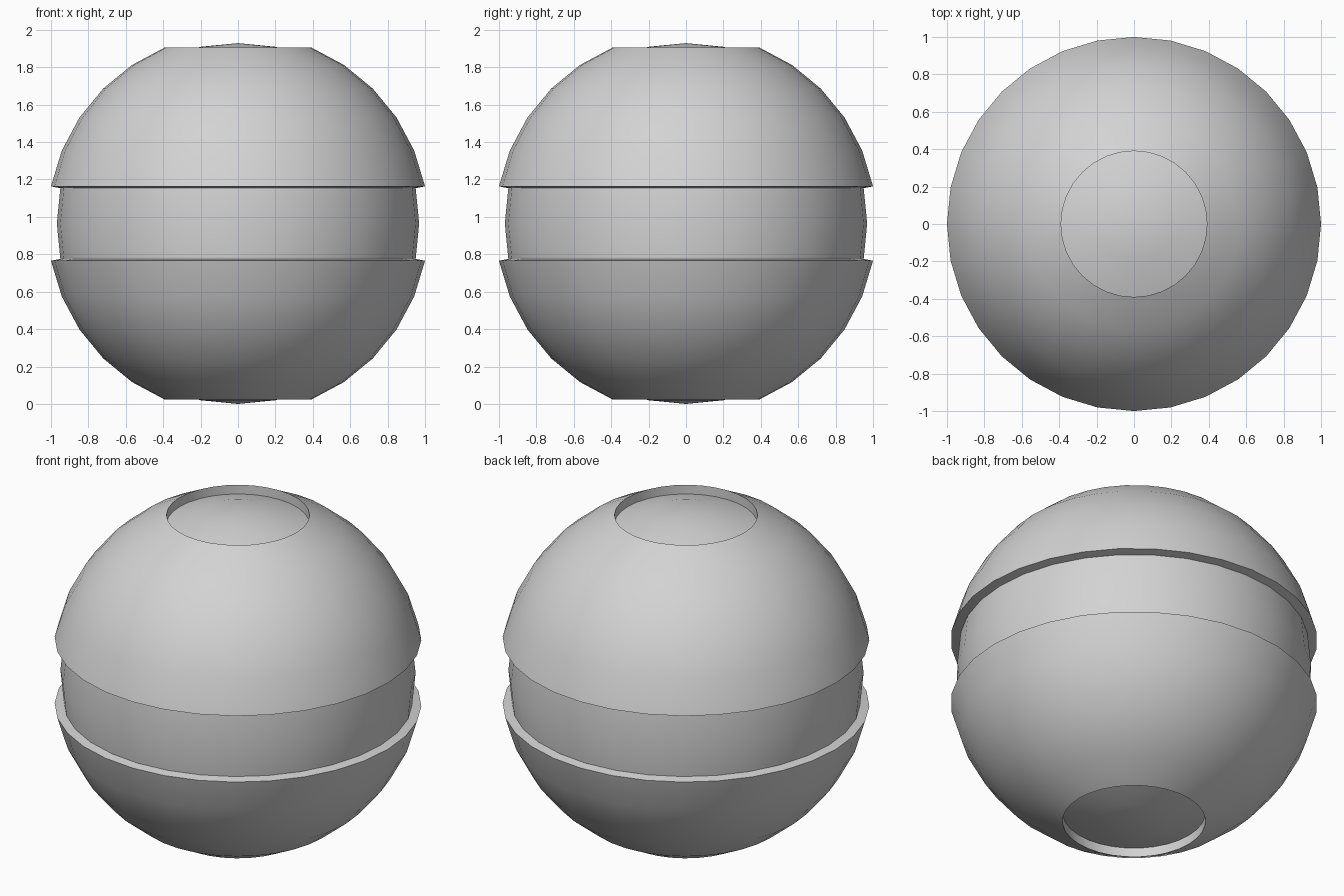
import bpy
import bmesh
from math import cos, radians
from mathutils import Matrix, Vector

cube = bpy.data.objects.get("Cube")
if cube:
    bpy.data.objects.remove(cube, do_unlink=True)

RINGS = 16
STEP = radians(180 / RINGS)
RADIUS = 1 / cos(STEP)        # the two lips beside the groove reach radius 1
CAP_DEPTH = 0.055
GROOVE_SCALE = 0.95
CENTRE = RADIUS - CAP_DEPTH   # the sunken bottom cap touches the ground


def extrude(bm, test):
    """Extrude the faces whose height passes the test, drop the old faces
    and return the new vertices."""
    faces = [f for f in bm.faces if test(f.calc_center_median().z)]
    result = bmesh.ops.extrude_face_region(bm, geom=faces)
    old = [f for f in faces if f.is_valid]
    bmesh.ops.delete(bm, geom=old, context="FACES")
    return [g for g in result["geom"] if isinstance(g, bmesh.types.BMVert)]


# Ball body
bm = bmesh.new()
bmesh.ops.create_uvsphere(bm, u_segments=32, v_segments=RINGS, radius=RADIUS)
cap_z = RADIUS * cos(2 * STEP)
band_z = RADIUS * cos(RINGS / 2 * STEP - STEP)

# Sunken cap at each pole, with straight walls
for side in (1, -1):
    verts = extrude(bm, lambda z: z * side > cap_z)
    bmesh.ops.translate(bm, verts=verts, vec=Vector((0, 0, -side * CAP_DEPTH)))

# Recessed band around the middle
verts = extrude(bm, lambda z: abs(z) < band_z)
bmesh.ops.transform(bm, verts=verts, matrix=Matrix.Scale(GROOVE_SCALE, 4))

bmesh.ops.recalc_face_normals(bm, faces=bm.faces)
bmesh.ops.translate(bm, verts=bm.verts, vec=Vector((0, 0, CENTRE)))
mesh = bpy.data.meshes.new("grooved_ball")
bm.to_mesh(mesh)
bm.free()

ball = bpy.data.objects.new("grooved_ball", mesh)
bpy.context.collection.objects.link(ball)

# Plain grey material
grey = bpy.data.materials.new("light_grey")
grey.use_nodes = True
color = (0.65, 0.65, 0.65, 1)
grey.diffuse_color = color
grey.node_tree.nodes["Principled BSDF"].inputs["Base Color"].default_value = color
mesh.materials.append(grey)

# Smooth surface with crisp lips
bpy.ops.object.select_all(action="DESELECT")
ball.select_set(True)
bpy.context.view_layer.objects.active = ball
bpy.ops.object.shade_smooth_by_angle(angle=radians(30))
